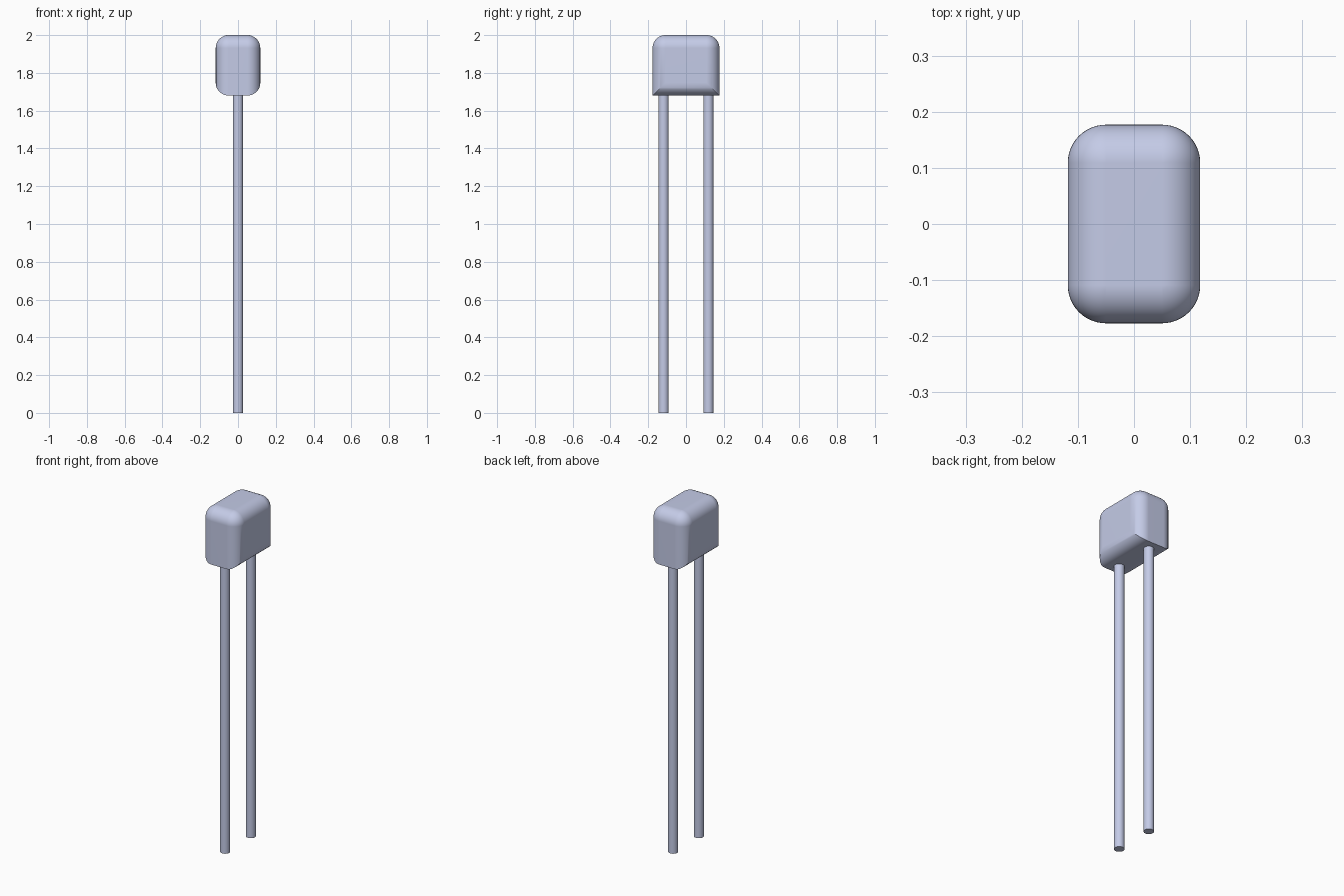
import bpy
import bmesh
import math

cube = bpy.data.objects.get("Cube")
if cube:
    bpy.data.objects.remove(cube, do_unlink=True)

HX, HY = 0.118, 0.177        # half width and depth of the body
Z0, Z1 = 1.68, 2.0           # bottom and top of the body
R, SEG = 0.068, 12           # rounding radius and segments
LEAD_R, LEAD_Y = 0.027, 0.1185

mat = bpy.data.materials.new("pale blue grey")
color = (0.591, 0.638, 0.855, 1.0)
mat.use_nodes = True
mat.diffuse_color = color
mat.node_tree.nodes["Principled BSDF"].inputs["Base Color"].default_value = color


def finish(name, bm):
    """Turn a bmesh into a smooth shaded object."""
    bmesh.ops.recalc_face_normals(bm, faces=bm.faces[:])
    mesh = bpy.data.meshes.new(name)
    bm.to_mesh(mesh)
    bm.free()
    mesh.materials.append(mat)
    obj = bpy.data.objects.new(name, mesh)
    bpy.context.collection.objects.link(obj)
    bpy.ops.object.select_all(action='DESELECT')
    obj.select_set(True)
    bpy.context.view_layer.objects.active = obj
    bpy.ops.object.shade_smooth_by_angle(angle=math.radians(30))
    mod = obj.modifiers.new("weighted normals", 'WEIGHTED_NORMAL')
    mod.keep_sharp = True
    return obj


# Body: rounded top and upright edges; underside rounded only along its long edges
bm = bmesh.new()
angles = [math.pi / 2 * i / SEG for i in range(SEG + 1)]


def add_ring(z, corner_r, limit_x):
    for a in angles:
        x = min(HX - R + corner_r * math.cos(a), limit_x)
        y = HY - R + corner_r * math.sin(a)
        for sx in (-1, 1):
            for sy in (-1, 1):
                bm.verts.new((sx * x, sy * y, z))


for a in angles:
    add_ring(Z1 - R + R * math.sin(a), R * math.cos(a), HX)   # domed top edge
    add_ring(Z0 + R - R * math.sin(a), R, HX - R + R * math.cos(a))  # mitred underside
bmesh.ops.remove_doubles(bm, verts=bm.verts[:], dist=1e-5)
bmesh.ops.convex_hull(bm, input=bm.verts[:])
bmesh.ops.delete(bm, geom=[v for v in bm.verts if not v.link_faces], context='VERTS')
bmesh.ops.dissolve_limit(bm, angle_limit=math.radians(0.2),
                         verts=bm.verts[:], edges=bm.edges[:])
finish("body", bm)

# Two straight round leads, ending just inside the body
for name, y in (("front_lead", -LEAD_Y), ("back_lead", LEAD_Y)):
    bm = bmesh.new()
    bmesh.ops.create_cone(bm, cap_ends=True, segments=32, radius1=LEAD_R,
                          radius2=LEAD_R, depth=Z0 + 0.02)
    bmesh.ops.translate(bm, verts=bm.verts[:], vec=(0, y, (Z0 + 0.02) / 2))
    finish(name, bm)
